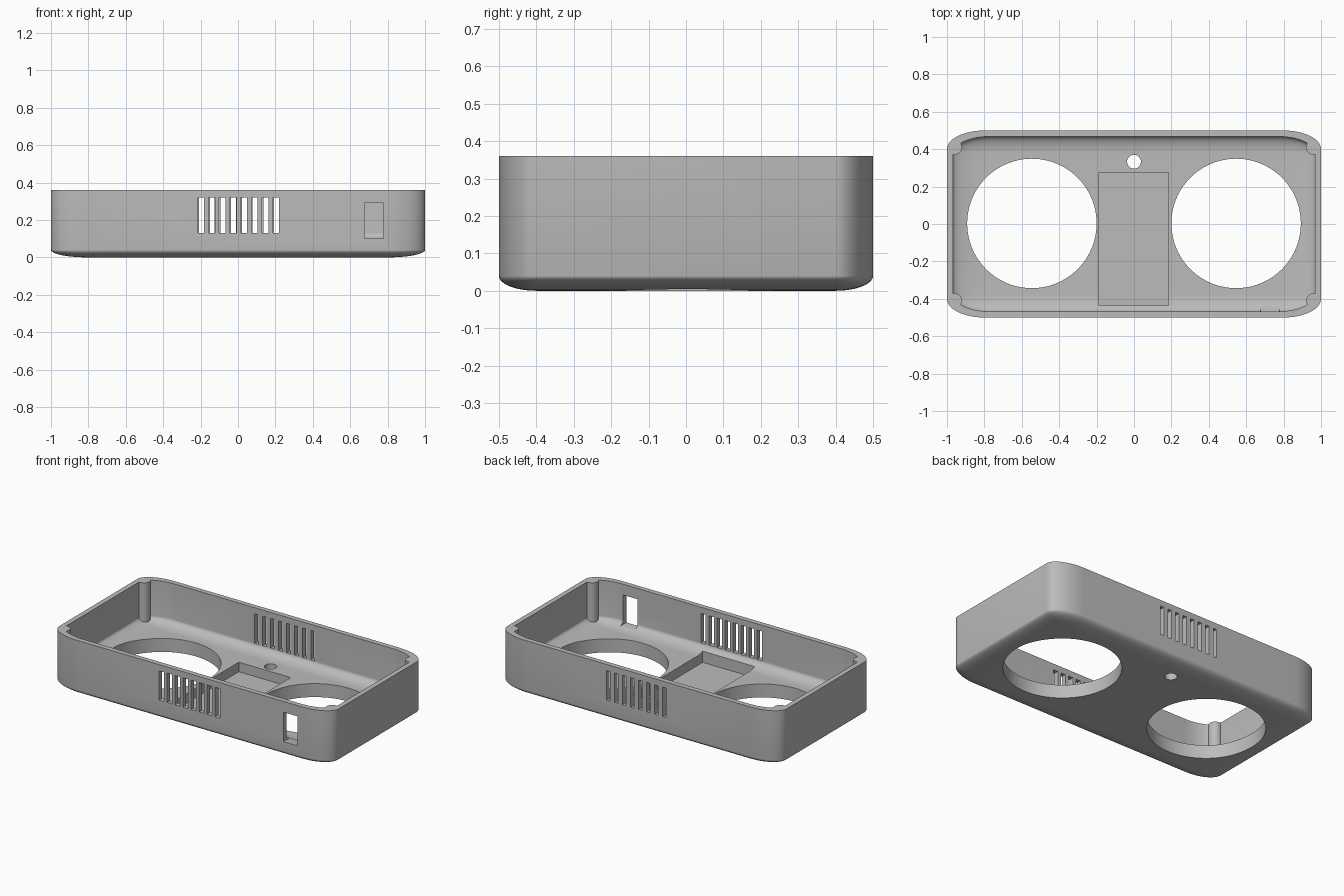
import bpy, bmesh, math
from mathutils import Matrix, Vector

default = bpy.data.objects.get("Cube")
if default:
    bpy.data.objects.remove(default, do_unlink=True)

grey = bpy.data.materials.new("plain grey plastic")
grey.use_nodes = True
colour = (0.5, 0.5, 0.5, 1)
grey.diffuse_color = colour
grey.node_tree.nodes["Principled BSDF"].inputs["Base Color"].default_value = colour


def finish(name, bm):
    mesh = bpy.data.meshes.new(name)
    bmesh.ops.recalc_face_normals(bm, faces=bm.faces)
    bm.to_mesh(mesh)
    bm.free()
    mesh.materials.append(grey)
    obj = bpy.data.objects.new(name, mesh)
    bpy.context.collection.objects.link(obj)
    return obj


def rounded_block(name, size, bottom, rounding=0.1):
    """Unit cube with round edges, stretched so its corners become elliptical."""
    bm = bmesh.new()
    bmesh.ops.create_cube(bm, size=1)
    bmesh.ops.bevel(bm, geom=bm.edges[:], offset=rounding, segments=14,
                    profile=0.5, affect='EDGES')
    bmesh.ops.scale(bm, vec=size, verts=bm.verts)
    bmesh.ops.translate(bm, vec=(0, 0, bottom + size[2] / 2), verts=bm.verts)
    return finish(name, bm)


def add_box(bm, x, y, z):
    """Box from three (low, high) ranges."""
    lows, highs = Vector((x[0], y[0], z[0])), Vector((x[1], y[1], z[1]))
    size = highs - lows
    bmesh.ops.create_cube(bm, size=1, matrix=Matrix.Translation((lows + highs) / 2)
                          @ Matrix.Diagonal((*size, 1)))


def add_rod(bm, x, y, radius, z, sides):
    bmesh.ops.create_cone(bm, cap_ends=True, segments=sides, radius1=radius,
                          radius2=radius, depth=z[1] - z[0],
                          matrix=Matrix.Translation((x, y, sum(z) / 2)))


def cut(target, cutter):
    """Subtract the cutter for good and throw it away."""
    mod = target.modifiers.new("cut", 'BOOLEAN')
    mod.operation, mod.solver, mod.object = 'DIFFERENCE', 'EXACT', cutter
    bpy.context.view_layer.objects.active = target
    bpy.ops.object.modifier_apply(modifier=mod.name)
    bpy.data.objects.remove(cutter, do_unlink=True)


HEIGHT, FLOOR = 0.36, 0.087

# Outer body, sliced flat at the open rim
case = rounded_block("case_shell", (2, 1, 0.4), 0)
bm = bmesh.new()
add_box(bm, (-2, 2), (-2, 2), (HEIGHT, 1))
cut(case, finish("rim_cutter", bm))

# Cavity, with the four corner screw posts left standing
cavity = rounded_block("cavity_cutter", (1.935, 0.935, 0.43), FLOOR)
bm = bmesh.new()
for sx in (-1, 1):
    for sy in (-1, 1):
        add_rod(bm, sx * 0.96, sy * 0.41, 0.04, (0, 1), 32)
cut(cavity, finish("post_cutter", bm))
cut(case, cavity)

# Round openings through the floor
bm = bmesh.new()
for x in (-0.546, 0.546):
    add_rod(bm, x, 0.003, 0.346, (-0.1, 0.2), 96)
add_rod(bm, 0, 0.333, 0.037, (-0.1, 0.2), 32)
cut(case, finish("round_cutter", bm))

# Shallow pocket in the floor
bm = bmesh.new()
add_box(bm, (-0.187, 0.185), (-0.435, 0.275), (0.025, 0.125))
cut(case, finish("pocket_cutter", bm))

# Vent slots in the front and back walls, and the front socket opening
bm = bmesh.new()
for i in range(8):
    x = -0.198 + i * 0.0573
    add_box(bm, (x - 0.017, x + 0.017), (-0.6, -0.44), (0.13, 0.32))
    add_box(bm, (x - 0.01, x + 0.016), (0.44, 0.6), (0.13, 0.32))
add_box(bm, (0.675, 0.777), (-0.6, -0.4), (0.1, 0.29))
cut(case, finish("slot_cutter", bm))

# Smooth rounded surfaces with crisp cut edges
bpy.ops.object.select_all(action='DESELECT')
case.select_set(True)
bpy.context.view_layer.objects.active = case
bpy.ops.object.shade_smooth_by_angle(angle=math.radians(30))
